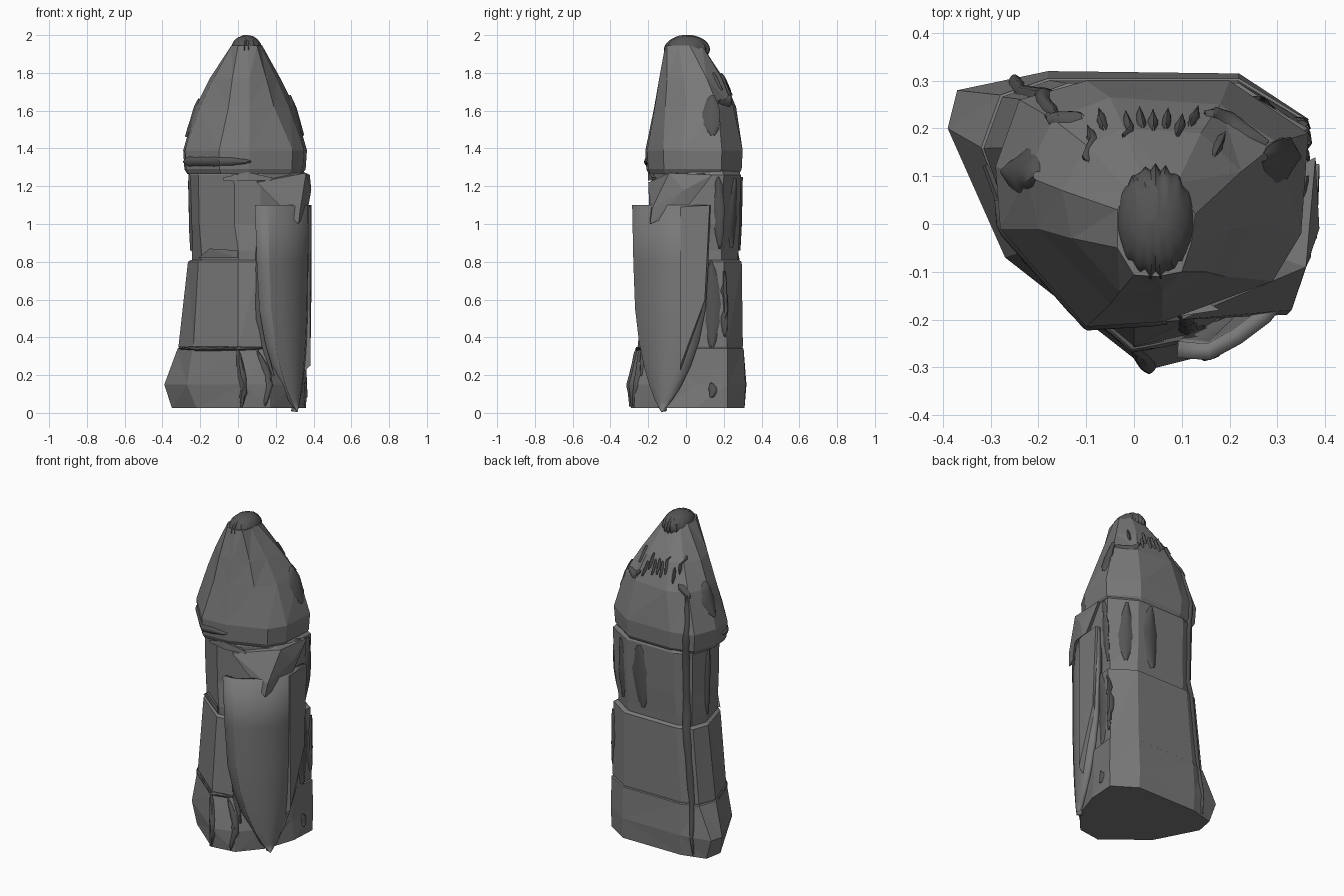
import bpy, bmesh, math, random
from mathutils import Vector
from mathutils.bvhtree import BVHTree

if "Cube" in bpy.data.objects:
    bpy.data.objects.remove(bpy.data.objects["Cube"])

random.seed(4)
solids = []


def material(name, g):
    m = bpy.data.materials.new(name)
    m.diffuse_color = (g, g, g, 1)
    m.use_nodes = True
    m.node_tree.nodes["Principled BSDF"].inputs["Base Color"].default_value = m.diffuse_color
    return m


STONE = material("dark_stone", .19)
SHADE = material("darker_fold", .09)


def finish(name, bm, smooth=None, mat=STONE):
    bmesh.ops.recalc_face_normals(bm, faces=bm.faces[:])
    me = bpy.data.meshes.new(name)
    bm.to_mesh(me)
    bm.free()
    me.materials.append(mat)
    ob = bpy.data.objects.new(name, me)
    bpy.context.collection.objects.link(ob)
    if smooth:
        bpy.ops.object.select_all(action='DESELECT')
        ob.select_set(True)
        bpy.context.view_layer.objects.active = ob
        bpy.ops.object.shade_smooth_by_angle(angle=math.radians(smooth))
    return ob


def loft(name, levels):
    bm = bmesh.new()
    rings = [[bm.verts.new((x, y, z)) for x, y in ring] for z, ring in levels]
    n = len(rings[0])
    for a, b in zip(rings, rings[1:]):
        for i in range(n):
            bm.faces.new((a[i], a[(i + 1) % n], b[(i + 1) % n], b[i]))
    bm.faces.new(rings[0])
    bm.faces.new(rings[-1])
    bmesh.ops.triangulate(bm, faces=bm.faces[:])
    solids.append(BVHTree.FromBMesh(bm))
    return finish(name, bm)


def hull(name, pts):
    bm = bmesh.new()
    for p in pts:
        bm.verts.new(p)
    bmesh.ops.convex_hull(bm, input=bm.verts[:])
    return finish(name, bm)


def scaled(ring, s, c=(0.02, 0.04)):
    return [(c[0] + (x - c[0]) * s, c[1] + (y - c[1]) * s) for x, y in ring]


def snap(p):
    h = min((t.find_nearest(p) for t in solids), key=lambda r: r[3])
    out = Vector((h[0].x - .02, h[0].y - .04, 0))
    return h[0], (h[1] if h[1].dot(out) > 0 else -h[1])


def fold(name, pts, w, lift=.014):
    # low raised strip of cloth, half-width w, hugging the nearest surface
    path = [Vector(a).lerp(Vector(b), k / 5) for a, b in zip(pts, pts[1:]) for k in range(5)]
    path.append(Vector(pts[-1]))
    bm = bmesh.new()
    rows = []
    for i, p in enumerate(path):
        t = i / (len(path) - 1)
        tangent = path[min(i + 1, len(path) - 1)] - path[max(i - 1, 0)]
        base, nrm = snap(p)
        side = tangent.cross(nrm).normalized()
        half = w * (.2 + .8 * math.sin(math.pi * t) ** .6) * random.uniform(.8, 1.1)
        row = []
        for k in range(7):
            u = k / 3 - 1
            q, qn = snap(base + side * half * u)
            row.append(bm.verts.new(q + qn * (lift * (1 - u * u) - .003)))
        rows.append(row)
    for a, b in zip(rows, rows[1:]):
        for k in range(6):
            bm.faces.new((a[k], a[k + 1], b[k + 1], b[k]))
    finish(name, bm, 40, SHADE)


# Body outlines, counter-clockwise from the front
foot = [(.02, -.29), (.17, -.27), (.29, -.13), (.35, .05), (.36, .22),
        (.22, .31), (-.18, .31), (-.33, .27), (-.35, .16), (-.22, -.09)]
bulge = [(.03, -.305), (.17, -.27), (.29, -.14), (.34, .05), (.365, .22),
         (.22, .315), (-.18, .32), (-.37, .28), (-.39, .2), (-.27, -.07)]
hem = [(0, -.26), (.14, -.23), (.28, -.12), (.34, .05), (.36, .22),
       (.22, .305), (-.18, .305), (-.28, .27), (-.32, .16), (-.24, -.06)]
waist = [(0, -.21), (.12, -.2), (.28, -.1), (.34, .05), (.36, .2),
         (.22, .295), (-.14, .295), (-.23, .26), (-.265, .16), (-.21, -.04)]
chest = [(-.02, -.18), (.12, -.17), (.3, -.09), (.35, .03), (.365, .2),
         (.21, .29), (-.12, .29), (-.22, .25), (-.255, .14), (-.21, -.03)]
brow = [(-.1, -.215), (.06, -.205), (.29, -.12), (.35, -.02), (.365, .19),
        (.2, .30), (-.1, .30), (-.24, .26), (-.29, .12), (-.28, -.01)]
temple = [(-.05, -.168), (.06, -.165), (.19, -.11), (.27, 0), (.3, .17),
          (.18, .25), (-.05, .265), (-.17, .22), (-.225, .1), (-.2, -.01)]
upper = [(-.03, -.142), (.06, -.142), (.15, -.1), (.205, -.01), (.225, .11),
         (.14, .19), (-.02, .2), (-.1, .165), (-.15, .07), (-.13, -.03)]
crown = [(0, -.107), (.05, -.11), (.1, -.1), (.12, -.04), (.128, .02),
         (.09, .085), (.02, .085), (-.01, .07), (-.035, .03), (-.035, -.05)]

loft("robe_base", [(.025, foot), (.15, bulge), (.34, hem), (.35, scaled(hem, .95))])
loft("robe_skirt", [(.33, scaled(hem, .97)), (.355, scaled(hem, .985)),
                    (.8, waist), (.81, scaled(waist, .94))])
loft("robe_torso", [(.79, scaled(waist, .92)), (.86, scaled(waist, .93)),
                    (1.0, scaled(chest, .98)), (1.26, chest), (1.28, scaled(chest, .95))])
loft("hood", [(1.265, scaled(brow, .93)), (1.29, scaled(brow, .98)), (1.39, brow),
              (1.62, temple), (1.77, upper), (1.945, crown)])

# Ridged tuft on top of the hood
bm = bmesh.new()
bmesh.ops.create_uvsphere(bm, u_segments=48, v_segments=16, radius=1)
for v in bm.verts:
    x, y, z = v.co
    ridge = .12 * math.sin(22 * x + 2 * y) * (1 - .5 * abs(z))
    v.co = (.045 + x * .082, .005 + y * .115 * (1 + ridge * .6), 1.925 + z * .075 * (1 + ridge * .4))
finish("crown_tuft", bm, 40, SHADE)

# Curved shield on the front right, tapering to a point at the ground
arc = [(.09, -.28), (.16, -.285), (.225, -.25), (.285, -.205), (.335, -.14),
       (.37, -.07), (.38, .02), (.375, .13)]
tip = (.315, -.13)
bm = bmesh.new()
rows = []
for z, s in [(1.1, 1), (.8, .96), (.55, .9), (.38, .77), (.25, .6), (.14, .4), (.06, .2), (.005, .01)]:
    rows.append([bm.verts.new((x, y, z)) for x, y in scaled(arc, s, tip)])
for a, b in zip(rows, rows[1:]):
    for i in range(len(arc) - 1):
        bm.faces.new((b[i], b[i + 1], a[i + 1], a[i]))
ob = finish("shield", bm, 30)
m = ob.modifiers.new("thickness", 'SOLIDIFY')
m.thickness = .035
m.offset = -1 if ob.data.polygons[0].normal.y < 0 else 1
# Flat panel covering the rear part of the shield
hull("shield_panel", [(.38, -.03, 1.09), (.388, .125, 1.1), (.36, .13, 1.1), (.36, -.03, 1.09),
                      (.383, -.03, .25), (.388, .1, .6), (.36, .09, .55), (.35, -.03, .22)])

# Shoulder drape above the shield and small collar clasp
hull("shoulder_drape", [(.1, -.2, 1.22), (.32, -.19, 1.0), (.33, -.18, 1.08), (.36, -.09, 1.27),
                        (.388, -.01, 1.18), (.38, .14, 1.26), (.1, 0, 1.27), (.37, 0, 1.08)])
hull("collar_clasp", [(-.08, -.17, 1.245), (.05, -.2, 1.275), (.18, -.18, 1.245), (-.08, -.17, 1.23),
                      (.18, -.18, 1.23), (.05, -.2, 1.23), (.05, -.1, 1.25)])
hull("belt_fold", [(-.21, -.04, .82), (-.15, -.1, .87), (0, -.205, .86), (0, -.2, .82),
                   (-.05, -.1, .84), (-.18, 0, .84)])

# Cloth folds on the front, around the seams and beside the shield
fold("front_hem_fold", [(0, -.33, .03), (.025, -.33, .16), (-.02, -.28, .35)], .035)
fold("front_side_fold", [(.15, -.33, .03), (.19, -.3, .18), (.11, -.28, .34)], .025)
fold("shield_edge_fold", [(.11, -.22, .95), (.12, -.24, .5), (.2, -.25, .2)], .025)
fold("hem_seam_fold", [(-.32, .12, .345), (-.23, -.08, .345), (0, -.27, .345), (.13, -.24, .345)], .014)
fold("hood_rim_fold", [(-.29, .05, 1.33), (-.27, -.04, 1.33), (-.1, -.22, 1.33), (.07, -.21, 1.33)], .03)
fold("shoulder_fold", [(.34, -.15, 1.1), (.39, 0, 1.22), (.38, .1, 1.27)], .035)

# Cord down the back left corner, panels on the back and right side
fold("back_left_cord", [(-.25, .28, .04), (-.24, .29, .35), (-.2, .29, .8), (-.19, .28, 1.28),
                        (-.19, .26, 1.45), (-.16, .23, 1.64)], .025)
fold("back_pouch", [(.1, .3, .86), (.12, .3, 1.05), (.12, .3, 1.25)], .06)
fold("back_corner_panel", [(.29, .28, .87), (.29, .28, 1.02), (.28, .28, 1.24)], .045)
fold("left_side_panel", [(-.25, .14, .86), (-.25, .14, 1.05), (-.25, .14, 1.26)], .03)
for i, (y, z0, z1, w) in enumerate([(.13, .35, .8, .045), (.2, .4, .75, .03),
                                    (.17, .86, 1.25, .035), (.13, .08, .16, .025)]):
    fold(f"right_panel_{i}", [(.4, y, z0), (.38, y + .01, (z0 + z1) / 2), (.37, y, z1)], w)

# Feathery tufts and side patches on the hood
for i in range(-4, 5):
    x = .04 + i * .024
    y = .24 - abs(i) * .02
    drop = .02 * abs(i) * (i % 2)
    fold(f"back_tuft_{i + 4}", [(x, y - .05, 1.77 - drop), (x + i * .006, y, 1.69 - drop)], .012)
fold("left_hood_patch", [(-.27, .11, 1.46), (-.24, .11, 1.57), (-.22, .11, 1.67)], .06)
fold("right_hood_patch", [(.35, .14, 1.47), (.32, .14, 1.57), (.27, .14, 1.68)], .06)
fold("right_back_tuft", [(.3, .2, 1.67), (.22, .25, 1.66), (.15, .26, 1.69)], .025)
fold("left_back_tuft", [(-.2, .24, 1.6), (-.12, .26, 1.68)], .028)
